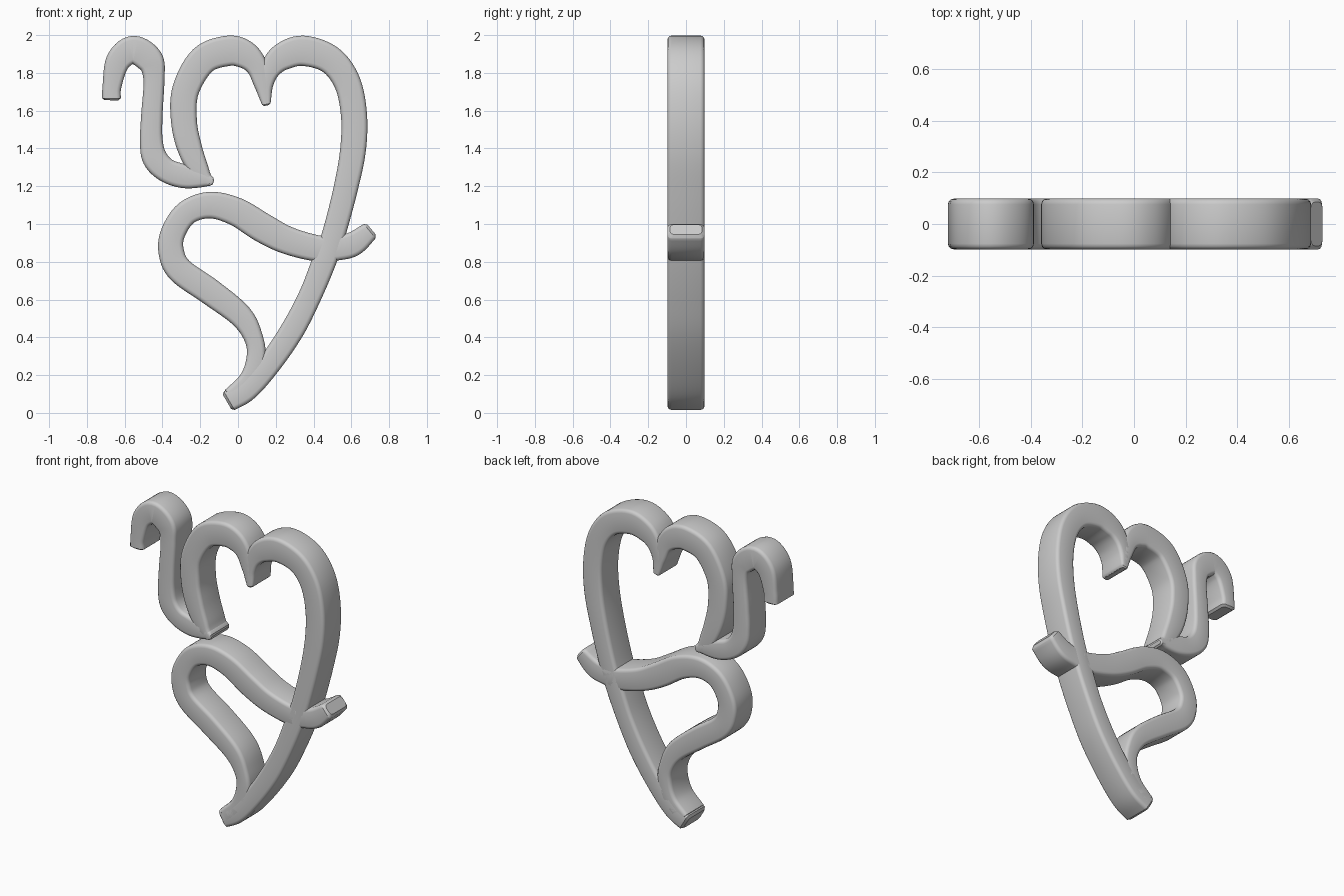
import bpy
import bmesh
import math
from mathutils import Vector

cube = bpy.data.objects.get("Cube")
if cube:
    bpy.data.objects.remove(cube, do_unlink=True)

HALF_DEPTH = 0.098
ROUND = 0.022
STEPS = 7


def smooth_path(points):
    """Catmull-Rom samples through (x, z, width) points."""
    pts = [Vector(p) for p in points]
    pts = [2 * pts[0] - pts[1]] + pts + [2 * pts[-1] - pts[-2]]
    path = []
    for a, b, c, d in zip(pts, pts[1:], pts[2:], pts[3:]):
        for i in range(STEPS):
            t = i / STEPS
            path.append(0.5 * (2 * b + (c - a) * t + (2 * a - 5 * b + 4 * c - d) * t ** 2
                               + (3 * b - a - 3 * c + d) * t ** 3))
    path.append(pts[-2])
    return path


def section(half_width, inset):
    """Rounded rectangle as (across, depth) pairs."""
    radius = min(ROUND, half_width * 0.6)
    w, d = half_width - inset, HALF_DEPTH - inset
    radius = min(radius, w * 0.9)
    ring = []
    for corner, (sx, sy) in enumerate([(1, 1), (-1, 1), (-1, -1), (1, -1)]):
        for k in range(4):
            a = math.pi / 2 * (corner + k / 3)
            ring.append((sx * (w - radius) + radius * math.cos(a),
                         sy * (d - radius) + radius * math.sin(a)))
    return ring


def make_stroke(name, points):
    """Sweep the rounded section along a path of varying width."""
    path = smooth_path(points)
    last = len(path) - 1
    stations = []
    for i, p in enumerate(path):
        step = path[min(i + 1, last)] - path[max(i - 1, 0)]
        tangent = Vector((step.x, step.y)).normalized()
        centre = Vector((p.x, p.y))
        if i in (0, last):
            soft = min(ROUND, p.z * 0.3) * 0.6
            inward = tangent * (soft if i == 0 else -soft)
            ends = [(centre, tangent, p.z / 2, soft), (centre + inward, tangent, p.z / 2, 0)]
            stations += ends if i == 0 else ends[::-1]
        else:
            stations.append((centre, tangent, p.z / 2, 0))

    bm = bmesh.new()
    rings = []
    for centre, tangent, half, inset in stations:
        rings.append([bm.verts.new((centre.x - tangent.y * u, v, centre.y + tangent.x * u))
                      for u, v in section(half, inset)])
    for r0, r1 in zip(rings, rings[1:]):
        for k in range(len(r0)):
            j = (k + 1) % len(r0)
            bm.faces.new((r0[k], r0[j], r1[j], r1[k]))
    bm.faces.new(rings[0])
    bm.faces.new(rings[-1])
    bmesh.ops.recalc_face_normals(bm, faces=bm.faces[:])
    mesh = bpy.data.meshes.new(name)
    bm.to_mesh(mesh)
    bm.free()
    obj = bpy.data.objects.new(name, mesh)
    bpy.context.collection.objects.link(obj)
    bpy.ops.object.select_all(action='DESELECT')
    obj.select_set(True)
    bpy.context.view_layer.objects.active = obj
    bpy.ops.object.shade_smooth_by_angle(angle=math.radians(35))
    return obj


# Hooked stroke at the upper left
make_stroke("hook", [
    (-.67, 1.655, .1), (-.667, 1.73, .1), (-.635, 1.862, .13), (-.555, 1.922, .148),
    (-.468, 1.868, .145), (-.445, 1.77, .112), (-.456, 1.577, .113), (-.459, 1.445, .12),
    (-.441, 1.35, .132), (-.38, 1.285, .127), (-.285, 1.252, .125), (-.18, 1.237, .085),
    (-.13, 1.22, .035)])

# Left half of the heart, from the cusp down to the hook
make_stroke("heart_left", [
    (.15, 1.627, .04), (.127, 1.74, .085), (.098, 1.835, .115), (.038, 1.896, .148),
    (-.05, 1.917, .16), (-.185, 1.868, .155), (-.277, 1.71, .143), (-.286, 1.545, .137),
    (-.255, 1.4, .13), (-.2, 1.277, .1), (-.143, 1.213, .04)])

# Right half of the heart with its long tail
make_stroke("heart_right_and_tail", [
    (.152, 1.63, .04), (.145, 1.74, .085), (.172, 1.82, .11), (.235, 1.885, .145),
    (.345, 1.917, .16), (.488, 1.87, .15), (.578, 1.75, .142), (.614, 1.577, .138),
    (.608, 1.385, .136), (.566, 1.17, .128), (.505, .94, .124), (.455, .8, .128),
    (.384, .625, .122), (.292, .445, .126), (.175, .27, .122), (.05, .125, .12),
    (-.058, .058, .113)])

# Flowing lower stroke that crosses the tail
make_stroke("lower_loop", [
    (.707, .971, .095), (.615, .897, .128), (.53, .873, .13), (.42, .871, .138),
    (.26, .914, .147), (.13, .98, .156), (-.01, 1.065, .15), (-.15, 1.1, .14),
    (-.273, 1.058, .13), (-.345, .95, .13), (-.353, .85, .135), (-.305, .753, .14),
    (-.143, .638, .14), (.015, .513, .125), (.083, .395, .1), (.095, .29, .1),
    (.055, .175, .1), (-.043, .077, .1)])
